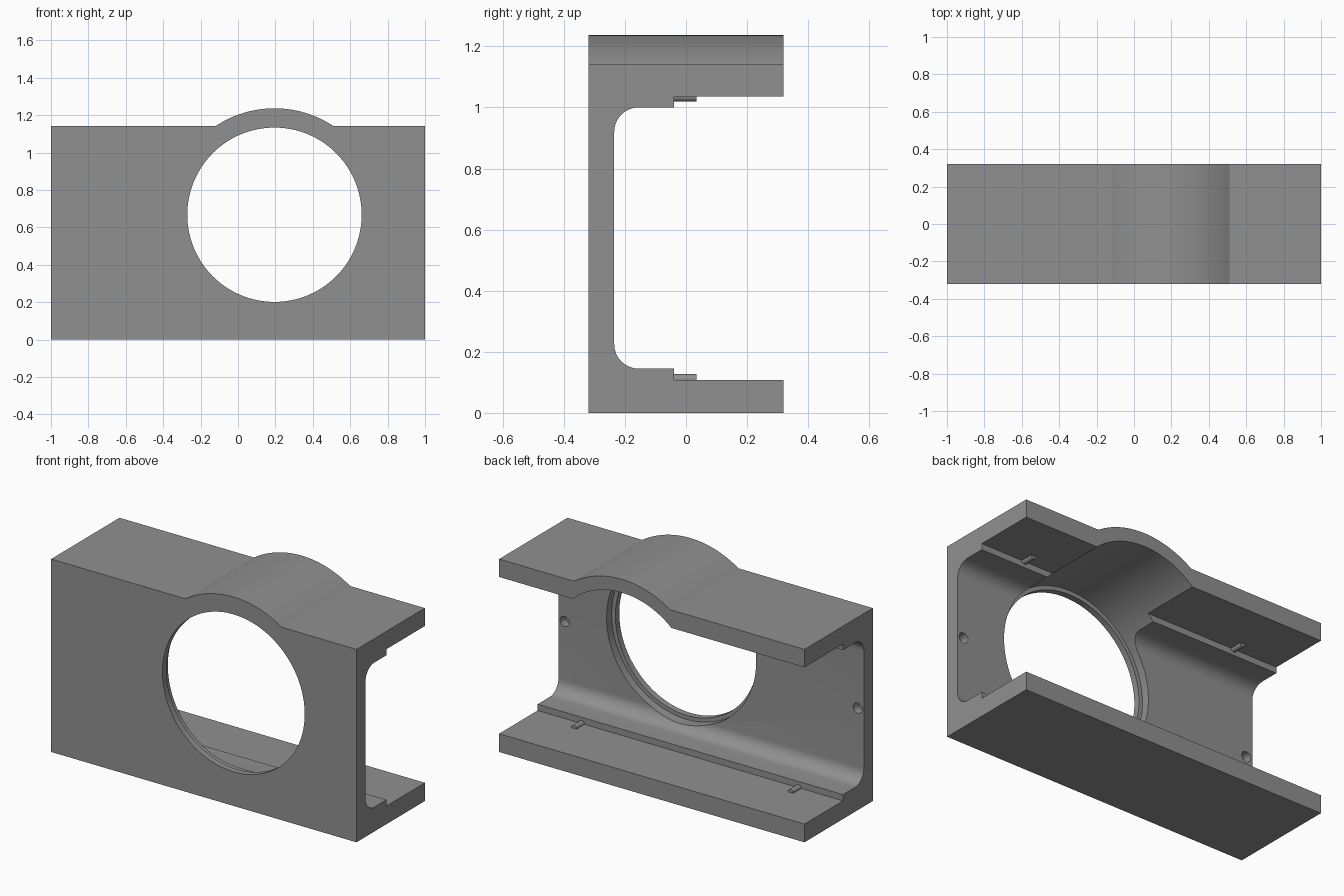
import bpy, bmesh, math
from mathutils import Matrix, Vector

if "Cube" in bpy.data.objects:
    bpy.data.objects.remove(bpy.data.objects["Cube"])

gray = bpy.data.materials.new("plain gray")
gray.diffuse_color = (0.28, 0.28, 0.28, 1)
gray.use_nodes = True
gray.node_tree.nodes["Principled BSDF"].inputs["Base Color"].default_value = gray.diffuse_color

CX, CZ = 0.195, 0.668          # bore axis
FRONT, BACK, WEB = -0.32, 0.32, -0.235
H, STEP = 1.142, -0.04


def finish(bm, name):
    bmesh.ops.recalc_face_normals(bm, faces=bm.faces)
    mesh = bpy.data.meshes.new(name)
    bm.to_mesh(mesh)
    bm.free()
    mesh.materials.append(gray)
    ob = bpy.data.objects.new(name, mesh)
    bpy.context.collection.objects.link(ob)
    return ob


def prism(name, points, direction):
    """Extrude a closed outline along a direction."""
    bm = bmesh.new()
    face = bm.faces.new([bm.verts.new(p) for p in points])
    new = bmesh.ops.extrude_face_region(bm, geom=[face])["geom"]
    bmesh.ops.translate(bm, vec=Vector(direction),
                        verts=[v for v in new if isinstance(v, bmesh.types.BMVert)])
    return finish(bm, name)


def rod(name, x, z, r, y0, y1, segments):
    """Cylinder running front to back."""
    bm = bmesh.new()
    m = Matrix.Translation((x, (y0 + y1) / 2, z)) @ Matrix.Rotation(math.pi / 2, 4, 'X')
    bmesh.ops.create_cone(bm, cap_ends=True, segments=segments, radius1=r, radius2=r,
                          depth=y1 - y0, matrix=m)
    return finish(bm, name)


def combine(target, tool, operation):
    mod = target.modifiers.new("join", 'BOOLEAN')
    mod.operation, mod.object, mod.solver = operation, tool, 'EXACT'
    bpy.context.view_layer.objects.active = target
    bpy.ops.object.modifier_apply(modifier=mod.name)
    bpy.data.objects.remove(tool)


def smooth(ob):
    bpy.ops.object.select_all(action='DESELECT')
    ob.select_set(True)
    bpy.context.view_layer.objects.active = ob
    bpy.ops.object.shade_smooth_by_angle(angle=math.radians(25))


# Channel section: web, two stepped flanges and filleted inner corners
R = 0.08
lo, hi = 0.145, 1.0
outline = [(FRONT, 0), (BACK, 0), (BACK, 0.108), (STEP, 0.108), (STEP, lo)]
for cz, start in ((lo + R, 270), (hi - R, 180)):
    for i in range(13):
        a = math.radians(start - 90 * i / 12)
        outline.append((WEB + R + R * math.cos(a), cz + R * math.sin(a)))
outline += [(STEP, hi), (STEP, 1.036), (BACK, 1.036), (BACK, H), (FRONT, H)]
housing = prism("housing", [(-1, y, z) for y, z in outline], (2, 0, 0))

# Arched bulge over the bore
RB = 0.569
half = math.acos((H - CZ) / RB)
arc = [(CX + RB * math.sin(half * t / 24), CZ + RB * math.cos(half * t / 24))
       for t in range(-24, 25)]
arc += [(arc[-1][0], 1.08), (arc[0][0], 1.08)]
bulge = prism("bulge", [(x, FRONT, z) for x, z in arc], (0, BACK - FRONT, 0))
combine(housing, bulge, 'UNION')

# Through bore, wider counterbore from the back, and two blind screw holes
combine(housing, rod("bore", CX, CZ, 0.466, -0.5, 0.0, 128), 'DIFFERENCE')
combine(housing, rod("counterbore", CX, CZ, 0.49, -0.283, 0.5, 128), 'DIFFERENCE')
for x in (-0.96, 0.96):
    combine(housing, rod("screw_hole", x, 0.571, 0.03, -0.285, -0.1, 32), 'DIFFERENCE')
smooth(housing)

# Small locating pins on the flange steps
for x in (-0.71, 0.71):
    for label, z in (("lower", 0.11), ("upper", 1.036)):
        side = "left" if x < 0 else "right"
        smooth(rod(f"{label}_{side}_pin", x, z, 0.017, STEP - 0.01, 0.035, 24))
